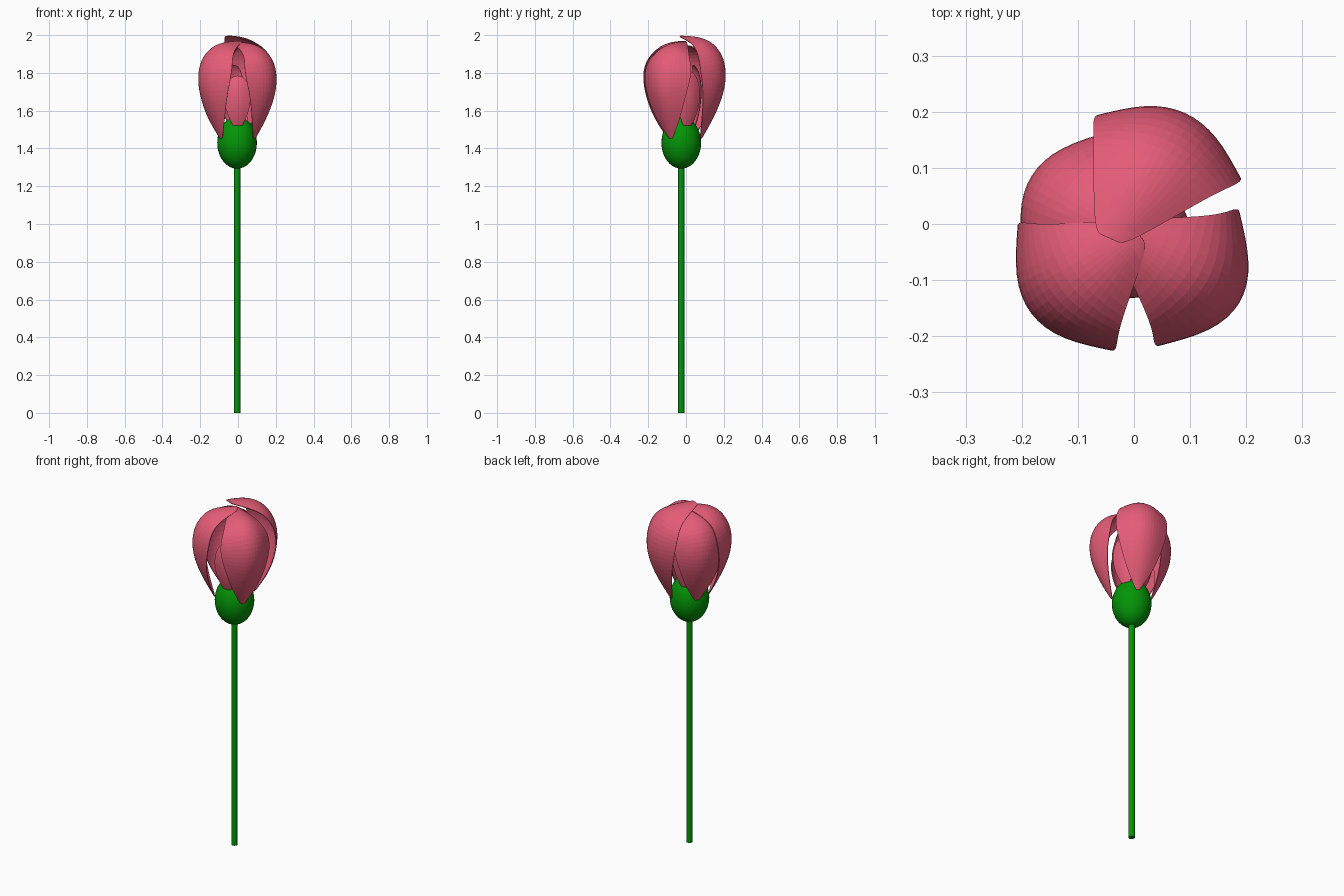
import bpy
import math
from mathutils import Vector

cube = bpy.data.objects.get("Cube")
if cube:
    bpy.data.objects.remove(cube, do_unlink=True)

AXIS = Vector((-0.005, -0.025, 0))


def make_material(name, rgb):
    mat = bpy.data.materials.new(name)
    mat.use_nodes = True
    mat.diffuse_color = (*rgb, 1)
    mat.node_tree.nodes["Principled BSDF"].inputs["Base Color"].default_value = (*rgb, 1)
    return mat


pink = make_material("petal pink", (0.78, 0.107, 0.185))
green = make_material("stem green", (0.001, 0.3, 0.002))

# Petal profiles: distance from the axis, height, half width
OUTER = [(0.108, 1.452, 0.012), (0.165, 1.550, 0.078), (0.213, 1.650, 0.116),
         (0.238, 1.750, 0.140), (0.226, 1.860, 0.144), (0.162, 1.943, 0.122),
         (0.080, 1.968, 0.088), (-0.015, 1.970, 0.030)]
INNER = [(0.070, 1.500, 0.012), (0.095, 1.560, 0.050), (0.110, 1.640, 0.070),
         (0.108, 1.710, 0.068), (0.092, 1.765, 0.050), (0.070, 1.785, 0.020)]


def petal(name, profile, angle, spread=1.0, stretch=1.0, lean=0.0, cup=4.3):
    """Spoon-shaped sheet: rows follow the profile, columns curl about it."""
    a = math.radians(angle)
    out = Vector((math.cos(a), math.sin(a), 0))
    side = Vector((-math.sin(a), math.cos(a), 0))
    up = Vector((0, 0, 1))
    base = profile[0][1]
    cols = 5
    verts, faces = [], []
    last = len(profile) - 1
    for i, (r, z, w) in enumerate(profile):
        before, after = profile[max(i - 1, 0)], profile[min(i + 1, last)]
        dr, dz = after[0] - before[0], after[1] - before[1]
        normal = (out * dz - up * dr).normalized()
        centre = AXIS + out * r * spread + up * (base + (z - base) * stretch)
        centre += side * lean * (i / last) ** 3
        for j in range(cols):
            s = w * (2 * j / (cols - 1) - 1)
            verts.append(centre + side * s - normal * cup * s * s)
    for i in range(last):
        for j in range(cols - 1):
            k = i * cols + j
            faces.append((k, k + 1, k + cols + 1, k + cols))
    mesh = bpy.data.meshes.new(name)
    mesh.from_pydata(verts, [], faces)
    mesh.materials.append(pink)
    obj = bpy.data.objects.new(name, mesh)
    bpy.context.collection.objects.link(obj)
    sub = obj.modifiers.new("rounding", 'SUBSURF')
    sub.levels = sub.render_levels = 2
    thick = obj.modifiers.new("thickness", 'SOLIDIFY')
    thick.thickness = 0.004
    return obj


# Outer petals
petal("back_petal", OUTER, 66, spread=1.07, stretch=1.053, lean=0.035, cup=3.8)
petal("back_right_petal", OUTER, 148, spread=0.93, stretch=0.965)
petal("front_right_petal", OUTER, 217, spread=0.99)
petal("front_left_petal", OUTER, 329, spread=1.0, stretch=0.99, cup=4.8)

# Small petals inside the bloom
for name, angle, stretch in (("front", 272, 1.0), ("left", 25, 1.1), ("back", 108, 1.2)):
    petal(name + "_inner_petal", INNER, angle, stretch=stretch)

# Stem, running up into the bloom
top = 1.66
bpy.ops.mesh.primitive_cylinder_add(vertices=16, radius=0.017, depth=top,
                                    location=AXIS + Vector((0, 0, top / 2)))
stem = bpy.context.object
stem.name = "stem"
stem.data.materials.append(green)

# Swollen green base of the bloom
bpy.ops.mesh.primitive_uv_sphere_add(segments=32, ring_count=20, radius=1,
                                     location=AXIS + Vector((0, 0, 1.43)))
bulb = bpy.context.object
bulb.name = "flower_base"
bulb.scale = (0.105, 0.105, 0.137)
bpy.ops.object.transform_apply(location=False, rotation=False, scale=True)
bulb.data.materials.append(green)
bpy.ops.object.shade_smooth()
